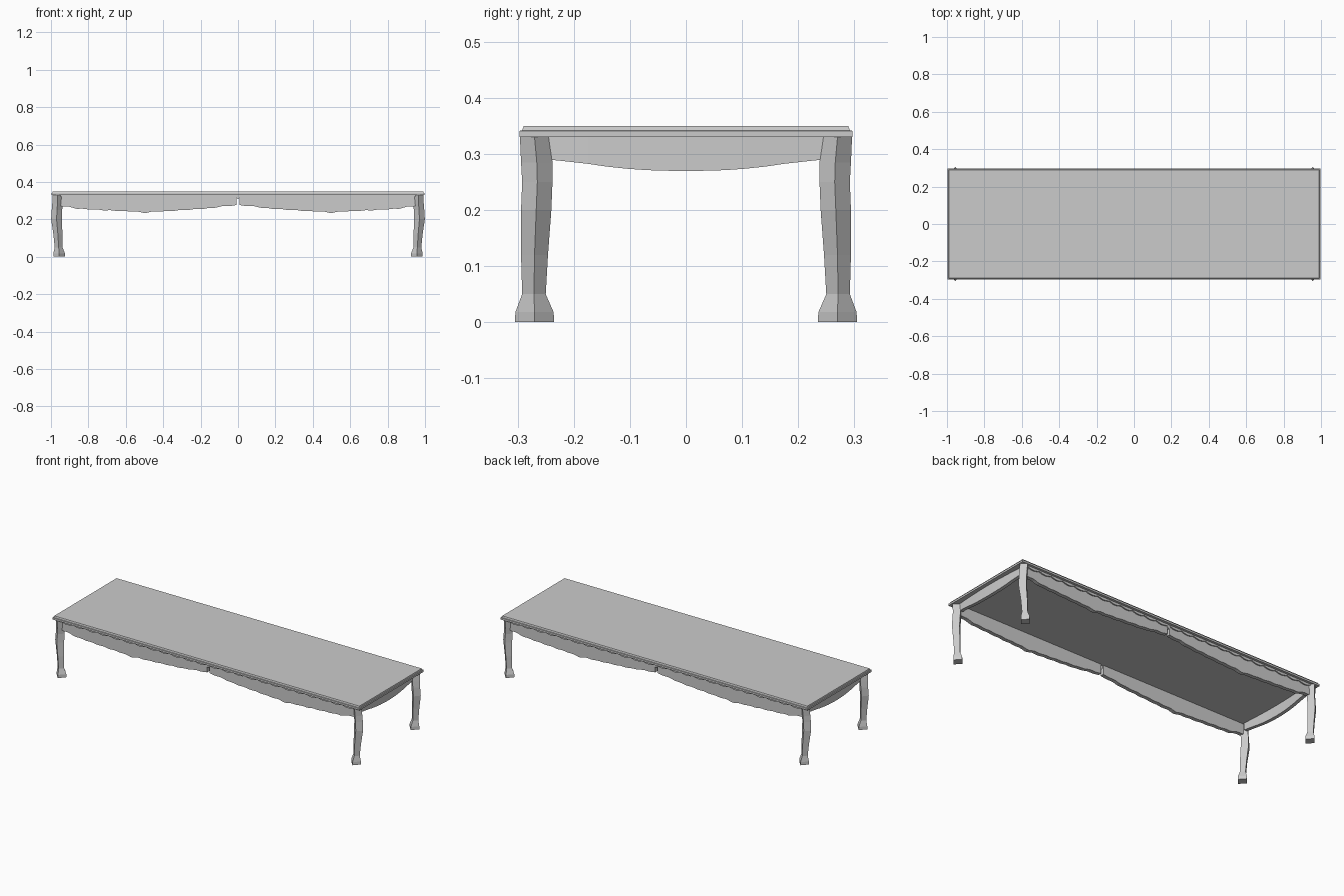
import bpy, bmesh, math

if "Cube" in bpy.data.objects:
    bpy.data.objects.remove(bpy.data.objects["Cube"])


def finish(bm, name):
    bmesh.ops.recalc_face_normals(bm, faces=bm.faces)
    me = bpy.data.meshes.new(name)
    bm.to_mesh(me)
    bm.free()
    ob = bpy.data.objects.new(name, me)
    bpy.context.collection.objects.link(ob)
    return ob


def loft(name, rings):
    """Skin a stack of equal-length rings and cap both ends."""
    bm = bmesh.new()
    loops = [[bm.verts.new(p) for p in ring] for ring in rings]
    n = len(loops[0])
    for a, b in zip(loops, loops[1:]):
        for i in range(n):
            j = (i + 1) % n
            bm.faces.new((a[i], a[j], b[j], b[i]))
    bm.faces.new(loops[0])
    bm.faces.new(loops[-1])
    return finish(bm, name)


def interp(points, t):
    for (a, za), (b, zb) in zip(points, points[1:]):
        if t <= b:
            return za + (zb - za) * (t - a) / (b - a)
    return points[-1][1]


# Table top: stepped slab with a bevelled upper edge
loft("table_top", [
    [(-x, -y, z), (x, -y, z), (x, y, z), (-x, y, z)]
    for x, y, z in ((0.997, 0.297, 0.33), (0.997, 0.297, 0.341),
                    (0.992, 0.292, 0.342), (0.990, 0.289, 0.35))])

# Legs: diamond section following a cabriole curve (z, centre x, rx, centre y, ry)
LEG = [(0.33, 0.964, 0.029, 0.270, 0.026),
       (0.285, 0.965, 0.028, 0.266, 0.028),
       (0.25, 0.968, 0.028, 0.265, 0.027),
       (0.20, 0.970, 0.029, 0.267, 0.027),
       (0.12, 0.963, 0.024, 0.270, 0.024),
       (0.05, 0.959, 0.021, 0.271, 0.021),
       (0.018, 0.956, 0.031, 0.270, 0.034),
       (0.0, 0.956, 0.031, 0.270, 0.035)]
for sx, side in ((-1, "left"), (1, "right")):
    for sy, end in ((-1, "front"), (1, "back")):
        loft(f"{end}_{side}_leg", [
            [(sx * (cx + rx), sy * cy, z), (sx * cx, sy * (cy + ry), z),
             (sx * (cx - rx), sy * cy, z), (sx * cx, sy * (cy - ry), z)]
            for z, cx, rx, cy, ry in LEG])

# End aprons: gently bowed boards with a curved lower edge
END = [(0.0, 0.269), (0.07, 0.271), (0.125, 0.275), (0.18, 0.283), (0.245, 0.29)]
for sx, side in ((-1, "left"), (1, "right")):
    rings = []
    for i in range(-7, 8):
        y = 0.245 * i / 7
        z = interp(END, abs(y))
        bow = 0.01 * math.cos(math.pi * i / 14)
        xo, xi = 0.965 + bow, 0.945 + bow
        rings.append([(sx * xo, y, 0.33), (sx * xo, y, z),
                      (sx * xi, y, z), (sx * xi, y, 0.33)])
    loft(f"{side}_end_apron", rings)

# Long aprons: two shaped halves each with a central gap, plus scalloped trim
LONG = [(0.007, 0.275), (0.08, 0.27), (0.15, 0.259), (0.27, 0.251), (0.40, 0.243),
        (0.45, 0.242), (0.50, 0.234), (0.55, 0.242), (0.60, 0.243), (0.73, 0.25),
        (0.86, 0.257), (0.91, 0.268), (0.95, 0.272)]
for sy, end in ((-1, "front"), (1, "back")):
    for sx, side in ((-1, "left"), (1, "right")):
        rings, trim = [], []
        for i in range(73):
            x = 0.007 + 0.943 * i / 72
            z = interp(LONG, x) + 0.0015 * math.cos(i * 1.1)
            rings.append([(sx * x, sy * 0.276, 0.33), (sx * x, sy * 0.276, z),
                          (sx * x, sy * 0.254, z), (sx * x, sy * 0.254, 0.33)])
            zt = 0.324 - 0.009 * abs(math.sin(math.pi * i / 6))
            trim.append([(sx * x, sy * 0.283, 0.33), (sx * x, sy * 0.283, zt),
                         (sx * x, sy * 0.274, zt), (sx * x, sy * 0.274, 0.33)])
        loft(f"{end}_{side}_apron", rings)
        loft(f"{end}_{side}_scalloped_trim", trim)

    # Small carved drop hanging in the central gap
    loft(f"{end}_centre_drop", [
        [(-w, sy * 0.28, z), (w, sy * 0.28, z), (w, sy * 0.262, z), (-w, sy * 0.262, z)]
        for z, w in ((0.33, 0.012), (0.317, 0.010), (0.308, 0.002))])
